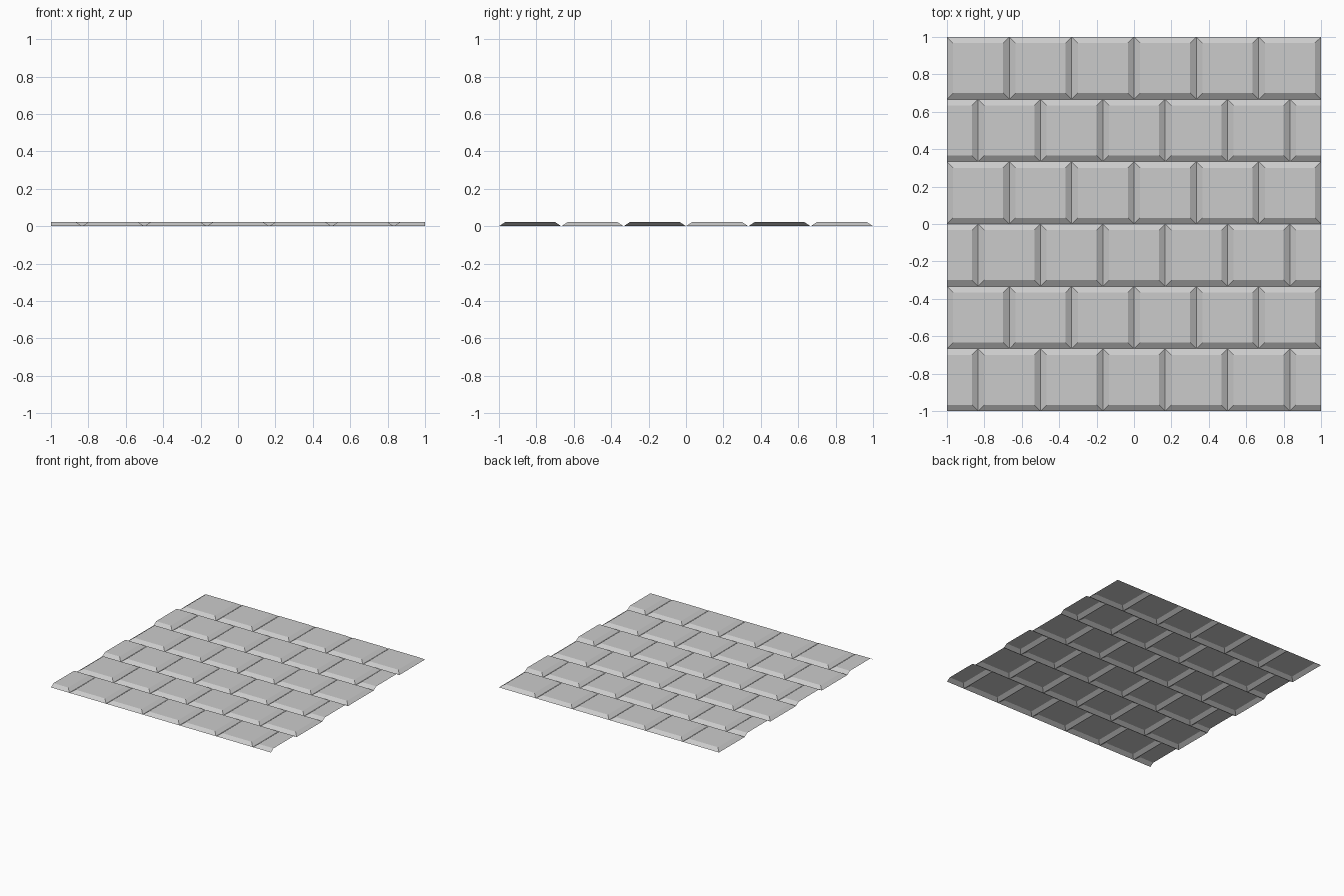
import bpy, bmesh

if "Cube" in bpy.data.objects:
    bpy.data.objects.remove(bpy.data.objects["Cube"])

ROWS, COLS = 6, 6
W = 2 / COLS      # brick width
D = 2 / ROWS      # row depth
B = 0.033         # bevel width
H = 0.022         # raised height

bm = bmesh.new()


def brick(x0, x1, y0, y1, left=True, right=True):
    """Open-bottomed raised tile; a cut end has no bevel."""
    a, b = x0 + B * left, x1 - B * right
    low = [bm.verts.new(p) for p in ((x0, y0, 0), (x1, y0, 0), (x1, y1, 0), (x0, y1, 0))]
    top = [bm.verts.new(p) for p in ((a, y0 + B, H), (b, y0 + B, H), (b, y1 - B, H), (a, y1 - B, H))]
    bm.faces.new(top)
    for i, keep in enumerate((True, right, True, left)):
        if keep:
            j = (i + 1) % 4
            bm.faces.new((low[i], low[j], top[j], top[i]))


# running bond: odd rows whole bricks, even rows shifted with cut half bricks
for r in range(ROWS):
    y0 = -1 + r * D
    if r % 2:
        for c in range(COLS):
            brick(-1 + c * W, -1 + (c + 1) * W, y0, y0 + D)
    else:
        brick(-1, -1 + W / 2, y0, y0 + D, left=False)
        for c in range(COLS - 1):
            brick(-1 + (c + 0.5) * W, -1 + (c + 1.5) * W, y0, y0 + D)
        brick(1 - W / 2, 1, y0, y0 + D, right=False)

bmesh.ops.remove_doubles(bm, verts=bm.verts, dist=1e-4)
me = bpy.data.meshes.new("brick_tiles")
bm.to_mesh(me)
bm.free()
bpy.context.collection.objects.link(bpy.data.objects.new("brick_tiles", me))
